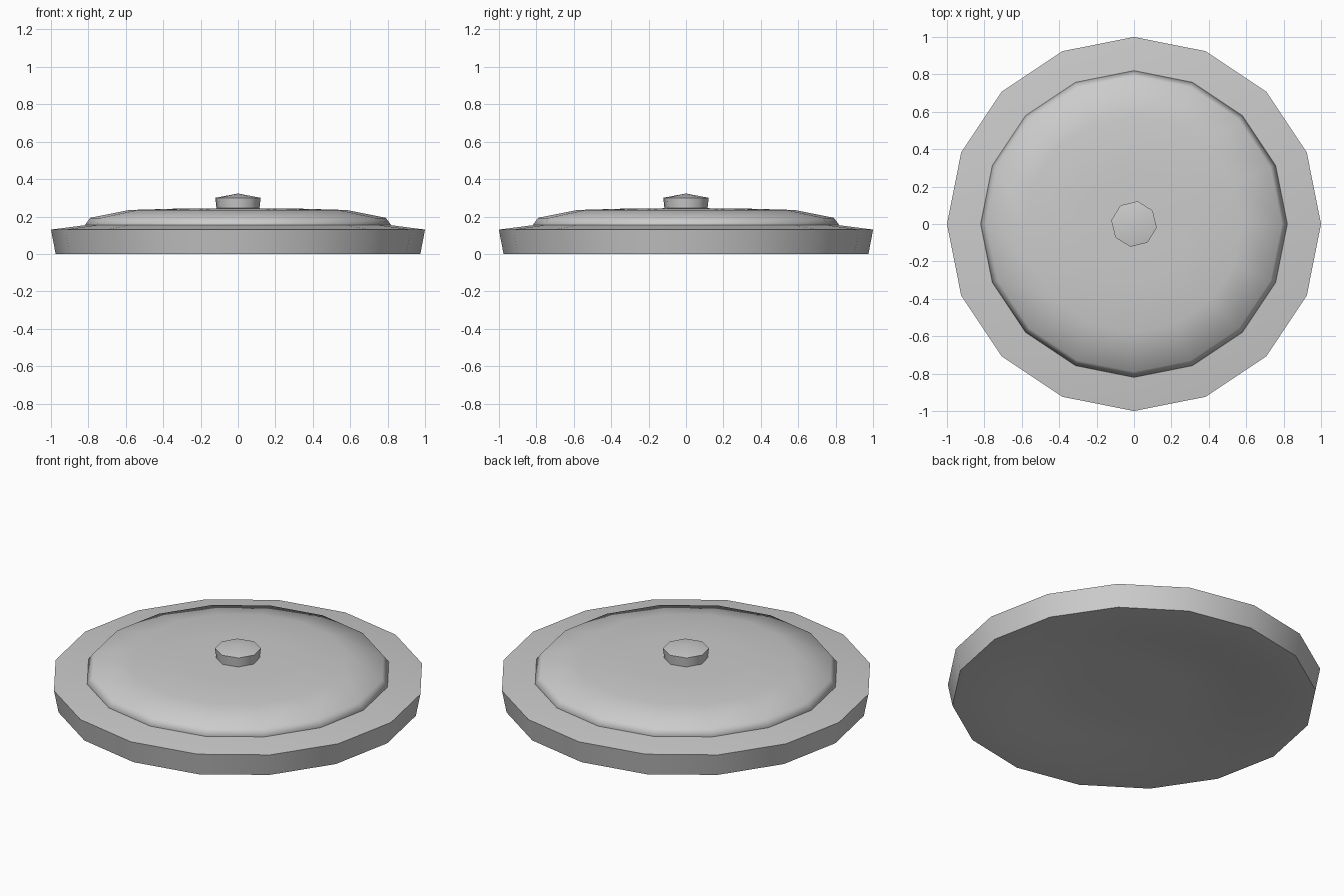
import bpy, bmesh, math

if "Cube" in bpy.data.objects:
    bpy.data.objects.remove(bpy.data.objects["Cube"], do_unlink=True)

grey = bpy.data.materials.new("plain grey")
grey.use_nodes = True
grey.diffuse_color = (0.6, 0.6, 0.6, 1)
grey.node_tree.nodes["Principled BSDF"].inputs["Base Color"].default_value = (0.6, 0.6, 0.6, 1)


def lathe(name, profile, sides, turn=0, smooth=40):
    """Revolve (radius, height) points; a zero radius closes the end."""
    bm = bmesh.new()
    rings = []
    for r, z in profile:
        count = sides if r > 0 else 1
        angles = [math.radians(turn) + math.tau * i / sides for i in range(count)]
        rings.append([bm.verts.new((r * math.cos(a), r * math.sin(a), z)) for a in angles])
    for low, high in zip(rings, rings[1:]):
        for i in range(sides):
            j = (i + 1) % sides
            corners = [low[i % len(low)], low[j % len(low)],
                       high[j % len(high)], high[i % len(high)]]
            bm.faces.new(list(dict.fromkeys(corners)))
    bmesh.ops.recalc_face_normals(bm, faces=bm.faces)
    mesh = bpy.data.meshes.new(name)
    bm.to_mesh(mesh)
    bm.free()
    mesh.materials.append(grey)
    obj = bpy.data.objects.new(name, mesh)
    bpy.context.collection.objects.link(obj)
    bpy.ops.object.select_all(action="DESELECT")
    obj.select_set(True)
    bpy.context.view_layer.objects.active = obj
    bpy.ops.object.shade_smooth_by_angle(angle=math.radians(smooth))


# Flared base with a sloping rim and a shallow hollow underneath
lathe("base", [(0, 0.052), (0.3, 0.05), (0.58, 0.042), (0.78, 0), (0.975, 0),
               (1, 0.13), (0.8, 0.156), (0, 0.2)], 16)

# Soft dome, a closed body seated in the base
lathe("dome", [(0, 0.1), (0.78, 0.1), (0.82, 0.153), (0.79, 0.193),
               (0.58, 0.235), (0.3, 0.243), (0, 0.245)], 16, smooth=180)

# Small eight-sided knob with a low peak
lathe("knob", [(0, 0.23), (0.115, 0.23), (0.123, 0.30), (0, 0.323)], 8, turn=-9, smooth=46)
